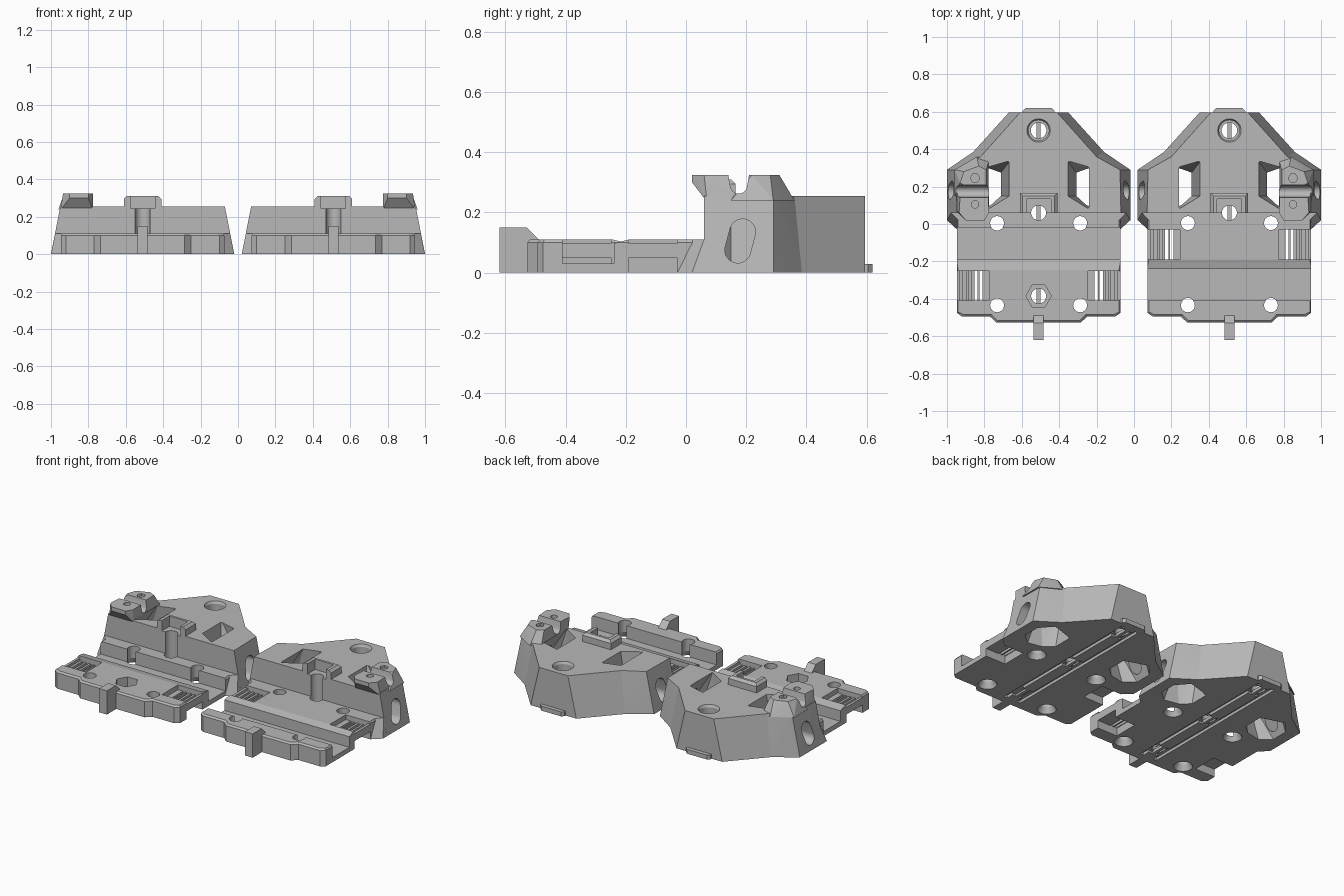
import bpy, bmesh, math

if "Cube" in bpy.data.objects:
    bpy.data.objects.remove(bpy.data.objects["Cube"])

grey = bpy.data.materials.new("mid_grey")
grey.use_nodes = True
grey.diffuse_color = (0.48, 0.48, 0.48, 1)
grey.node_tree.nodes["Principled BSDF"].inputs["Base Color"].default_value = (0.48, 0.48, 0.48, 1)


def hull(name, pts):
    """Convex solid around the points, with flat polygons."""
    bm = bmesh.new()
    for p in pts:
        bm.verts.new(p)
    res = bmesh.ops.convex_hull(bm, input=bm.verts[:])
    spare = {g for k in ("geom_interior", "geom_unused") for g in res[k]
             if isinstance(g, bmesh.types.BMVert)}
    bmesh.ops.delete(bm, geom=list(spare), context="VERTS")
    bmesh.ops.dissolve_limit(bm, angle_limit=0.01, verts=bm.verts[:], edges=bm.edges[:])
    bmesh.ops.recalc_face_normals(bm, faces=bm.faces[:])
    me = bpy.data.meshes.new(name)
    bm.to_mesh(me)
    bm.free()
    me.materials.append(grey)
    ob = bpy.data.objects.new(name, me)
    bpy.context.collection.objects.link(ob)
    return ob


def at(z, outline):
    return [(x, y, z) for x, y in outline]


def both(half):
    return [(s * x, y) for x, y in half for s in (1, -1)]


def ring(x, y, r, n=32):
    return [(x + r * math.cos(2 * math.pi * i / n), y + r * math.sin(2 * math.pi * i / n))
            for i in range(n)]


def box(name, x0, x1, y0, y1, z0, z1):
    return hull(name, [(x, y, z) for x in (x0, x1) for y in (y0, y1) for z in (z0, z1)])


def drill(x, y, z0, z1, r0, r1=None, n=32):
    return hull("cutter", at(z0, ring(x, y, r0, n)) + at(z1, ring(x, y, r1 or r0, n)))


def combine(body, other, op):
    mod = body.modifiers.new("bool", "BOOLEAN")
    mod.operation, mod.object, mod.solver = op, other, "EXACT"
    dg = bpy.context.evaluated_depsgraph_get()
    mesh = bpy.data.meshes.new_from_object(body.evaluated_get(dg))
    body.modifiers.clear()
    body.data = mesh
    bpy.data.objects.remove(other)


def finish(ob, cx):
    ob.location.x = cx
    bpy.ops.object.select_all(action="DESELECT")
    ob.select_set(True)
    bpy.context.view_layer.objects.active = ob
    bpy.ops.object.shade_smooth_by_angle(angle=math.radians(13))


DECK = 0.11
FLOOR = 0.03


def build(side, cx, out, notch, channel, bevel):
    # base plate with chamfered rim and stepped front
    rim = both([(0.437, 0.1), (0.437, -0.475), (0.41, -0.495)])
    inner = both([(0.43, 0.1), (0.43, -0.47), (0.4, -0.485)])
    body = hull(side + "_mount_body", at(0, rim) + at(0.1, rim) + at(DECK, inner))
    nose = both([(0.26, -0.48), (0.26, -0.495), (0.225, -0.527)])
    nose_top = both([(0.25, -0.48), (0.25, -0.487), (0.22, -0.517)])
    add = [hull("nose", at(0, nose) + at(0.1, nose) + at(DECK, nose_top))]

    # tapered rear housing: a centre wedge with a wing and foot on each side
    foot = both([(0.35, 0.06), (0.35, 0.385), (0.16, 0.595)])
    roof = both([(0.31, 0.06), (0.31, 0.36), (0.1, 0.595)])
    add.append(hull("housing", at(0, foot) + at(0.255, roof)))
    for s in (1, -1):
        low = [(s * x, y) for x, y in ((0.2, 0.06), (0.2, 0.3), (0.35, 0.385), (0.49, 0.29), (0.49, 0.06))]
        high = [(s * x, y) for x, y in ((0.2, 0.06), (0.2, 0.3), (0.31, 0.36), (0.435, 0.29), (0.44, 0.06))]
        add.append(hull("wing", at(0, low) + at(0.255, high)))
        low = [(s * x, y) for x, y in ((0.3, -0.02), (0.435, -0.03), (0.49, 0.02), (0.49, 0.08), (0.3, 0.08))]
        high = [(s * x, y) for x, y in ((0.3, 0.0), (0.42, 0.01), (0.468, 0.06), (0.468, 0.08), (0.3, 0.08))]
        add.append(hull("flare", at(0, low) + at(DECK, high)))

    # two clamp lugs on the outer side
    def lug(z, pts):
        return at(z, [(out * x, y) for x, y in pts])
    front_top = [(0.27, 0.155), (0.265, 0.06), (0.29, 0.02), (0.39, 0.02), (0.425, 0.06), (0.42, 0.14), (0.38, 0.155)]
    front_root = [(0.265, 0.2), (0.265, 0.07), (0.44, 0.07), (0.44, 0.2)]
    add.append(hull("front_lug", lug(0.325, front_top) + lug(0.3, front_top) + lug(0.235, front_root)))
    back_top = [(0.28, 0.2), (0.28, 0.29), (0.32, 0.31), (0.4, 0.28), (0.42, 0.22), (0.38, 0.195)]
    back_root = [(0.265, 0.15), (0.265, 0.34), (0.33, 0.36), (0.45, 0.29), (0.45, 0.15)]
    add.append(hull("back_lug", lug(0.325, back_top) + lug(0.24, back_root)))

    # raised bracket above the middle screw
    def frame(e):
        return both([(0.1 - e, 0.06), (0.1 - e, 0.165 - e)])
    add.append(hull("bracket", at(0.24, frame(0)) + at(0.295, frame(0)) + at(0.31, frame(0.015))))
    for part in add:
        combine(body, part, "UNION")

    # cross channel, with a shallow bevel beside it
    cuts = [box("channel", -0.6, 0.6, *channel, FLOOR, 0.2),
            hull("bevel", [(x, y, z) for x in (-0.6, 0.6)
                           for y, z in ((bevel[0], 0.097), (bevel[0], 0.12), (bevel[1], DECK), (bevel[1], 0.12))])]
    n0, n1 = notch
    for s in (1, -1):
        # side grips: a ridged bar with slits above an open recess
        def span(u0, u1, z0, z1):
            return box("notch", *sorted((s * u0, s * u1)), n0, n1, z0, z1)
        cuts += [span(0.265, 0.42, 0.08, 0.2), span(0.4, 0.5, 0.096, 0.2),
                 span(0.295, 0.5, -0.1, 0.05)]
        cuts += [span(u, u + 0.017, 0.03, 0.2) for u in (0.3, 0.326)]
        cuts += [span(u, u + 0.016, 0.065, 0.2) for u in (0.358, 0.388)]
        # sloped cable windows that widen below, and side slots
        win = [(s * x, y) for x, y in ((0.155, 0.335), (0.26, 0.305), (0.26, 0.085), (0.155, 0.15))]
        mouth = [(s * x, y) for x, y in ((0.205, 0.27), (0.205, 0.15), (0.26, 0.1), (0.36, 0.08),
                                         (0.43, 0.14), (0.43, 0.24), (0.36, 0.32), (0.26, 0.29))]
        cuts.append(hull("window", at(-0.02, mouth) + at(0.27, win)))
        slot = ring(0.172, 0.075, 0.043) + ring(0.188, 0.135, 0.043)
        cuts.append(hull("side_slot", [(s * x, y, z) for x in (0.3, 0.6) for y, z in slot]))
        # corner screw holes, countersunk below
        for y in (0.005, -0.435):
            cuts += [drill(s * 0.222, y, -0.1, 0.2, 0.037),
                     drill(s * 0.222, y, -0.01, 0.035, 0.06, 0.037)]
        # long grooves along the underside
        cuts.append(box("groove", *sorted((s * 0.035, s * 0.06)), -0.48, 0.57, -0.1, 0.018))

    # centre line screw holes
    cuts += [drill(0, 0.5, -0.1, 0.4, 0.042), drill(0, 0.5, 0.06, 0.4, 0.055),
             drill(0, 0.5, 0.24, 0.27, 0.055, 0.07),
             drill(0, 0.06, -0.1, 0.4, 0.04),
             box("bracket_recess", -0.065, 0.065, 0.0, 0.135, 0.245, 0.4)]
    pads = [0.5, 0.06, -0.385]
    cuts += [box("pad", -0.055, 0.055, y - 0.05, y + 0.05, -0.1, 0.012) for y in pads]
    if side == "right":
        cuts += [drill(0, -0.385, -0.1, 0.4, 0.04), drill(0, -0.385, 0.05, 0.4, 0.068, n=6)]

    # lug gap and bolt holes
    saddle = ring(0.175, 0.29, 0.028) + ring(0.175, 0.36, 0.04)
    cuts.append(hull("gap", [(out * x, y, z) for x in (0.2, 0.6) for y, z in saddle]))
    cuts += [drill(out * 0.34, 0.105, 0.27, 0.4, 0.02), drill(out * 0.34, 0.245, 0.31, 0.4, 0.025, n=6)]
    for c in cuts:
        combine(body, c, "DIFFERENCE")
    finish(body, cx)

    # hooks at both ends and the rib under the screw holes
    hook = [(-0.62, 0), (-0.62, 0.15), (-0.53, 0.15), (-0.49, DECK), (-0.49, 0)]
    finish(hull(side + "_front_hook", [(x, y, z) for x in (-0.027, 0.027) for y, z in hook]), cx)
    tab = both([(0.085, 0.58), (0.085, 0.605), (0.07, 0.62)])
    finish(hull(side + "_back_tab", at(0, tab) + at(0.028, tab)), cx)
    finish(box(side + "_bottom_rib", -0.01, 0.01, -0.46, 0.56, 0.0, 0.02), cx)


# mirrored housings; the deck layout differs between the two
build("left", 0.51, 1, (-0.19, -0.03), (-0.41, -0.24), (-0.24, -0.19))
build("right", -0.51, -1, (-0.41, -0.25), (-0.19, -0.02), (-0.19, -0.245))
